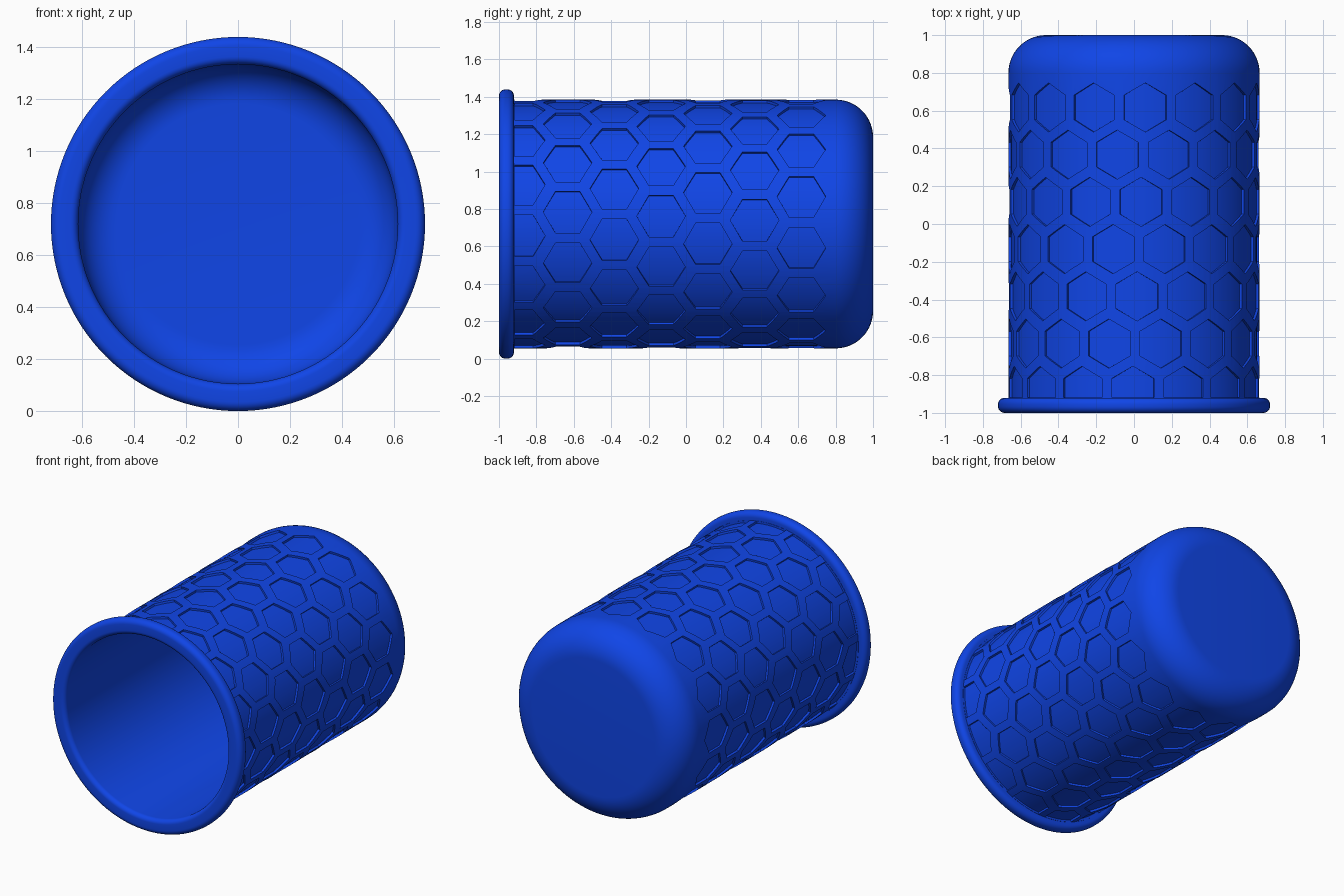
import bpy, bmesh, math

if "Cube" in bpy.data.objects:
    bpy.data.objects.remove(bpy.data.objects["Cube"])

AXIS_Z = 0.72           # cup axis runs along y at this height
R_OUT, R_IN, R_RIM = 0.665, 0.615, 0.72
SEGMENTS = 128


def arc(cr, cy, rad, a0, a1, steps=8):
    """Points (radius, y) on an arc, angles in degrees."""
    pts = []
    for i in range(steps + 1):
        a = math.radians(a0 + (a1 - a0) * i / steps)
        pts.append((cr + rad * math.cos(a), cy + rad * math.sin(a)))
    return pts


def finish(bm, name):
    bmesh.ops.recalc_face_normals(bm, faces=bm.faces)
    mesh = bpy.data.meshes.new(name)
    bm.to_mesh(mesh)
    bm.free()
    obj = bpy.data.objects.new(name, mesh)
    obj.location.z = AXIS_Z
    bpy.context.collection.objects.link(obj)
    return obj


# Cup: closed base, rounded base edge, rolled rim and hollow inside, lathed
profile = [(0, 1.0)]
profile += arc(R_OUT - 0.2, 0.8, 0.2, 90, 0, 14)
profile += [(R_OUT, -0.92)]
profile += arc(R_RIM - 0.035, -0.955, 0.035, 90, -0, 7)
profile += arc(R_RIM - 0.035, -0.965, 0.035, 0, -90, 7)
profile += arc(R_IN + 0.03, -0.97, 0.03, -90, -180, 7)
profile += arc(R_IN - 0.15, 0.8, 0.15, 0, 90, 12)
profile += [(0, 0.95)]

bm = bmesh.new()
verts = [bm.verts.new((r, y, 0)) for r, y in profile]
edges = [bm.edges.new(p) for p in zip(verts, verts[1:])]
bmesh.ops.spin(bm, geom=verts + edges, cent=(0, 0, 0), axis=(0, 1, 0),
               angle=math.tau, steps=SEGMENTS)
bmesh.ops.remove_doubles(bm, verts=bm.verts, dist=1e-5)
cup = finish(bm, "cup")

# Hexagon cutters: curved hexagonal blocks in slowly twisting rows
HEX_R, COLUMNS, ROWS, SLICES = 0.13, 15, 7, 8
FLOOR_R, TOP_R = 0.651, 0.69
HALF_ANGLE = HEX_R * math.cos(math.pi / 6) / R_OUT


def add_hex(bm, angle, yc):
    rings = []
    for i in range(SLICES + 1):
        t = -1 + 2 * i / SLICES
        half = HEX_R * (1 - abs(t) / 2)
        a = angle + t * HALF_ANGLE
        y0, y1 = max(yc - half, -0.918), yc + half
        rings.append([bm.verts.new((r * math.sin(a), y, r * math.cos(a)))
                      for r, y in ((FLOOR_R, y0), (TOP_R, y0),
                                   (TOP_R, y1), (FLOOR_R, y1))])
    for p, q in zip(rings, rings[1:]):
        for k in range(4):
            n = (k + 1) % 4
            bm.faces.new((p[k], p[n], q[n], q[k]))
    bm.faces.new(rings[0])
    bm.faces.new(rings[-1])


bm = bmesh.new()
for row in range(ROWS):
    start = 5.2 - 0.95 * row - 12 * (row % 2)
    for col in range(COLUMNS):
        add_hex(bm, math.radians(start + col * 360 / COLUMNS),
                0.617 - 0.25 * row)
cutter = finish(bm, "hexagon_cutter")
cutter.hide_render = True

# Recess the hexagons into the cup wall
mod = cup.modifiers.new("hexagons", 'BOOLEAN')
mod.operation = 'DIFFERENCE'
mod.solver = 'EXACT'
mod.object = cutter
bpy.context.view_layer.objects.active = cup
cup.select_set(True)
bpy.ops.object.modifier_apply(modifier=mod.name)
bpy.data.objects.remove(cutter)

# Blue finish, smooth with crisp recess edges
blue = bpy.data.materials.new("blue")
blue.diffuse_color = (0.005, 0.06, 0.8, 1)
blue.use_nodes = True
blue.node_tree.nodes["Principled BSDF"].inputs["Base Color"].default_value = blue.diffuse_color
cup.data.materials.clear()
cup.data.materials.append(blue)
bpy.ops.object.shade_smooth_by_angle(angle=math.radians(30))
